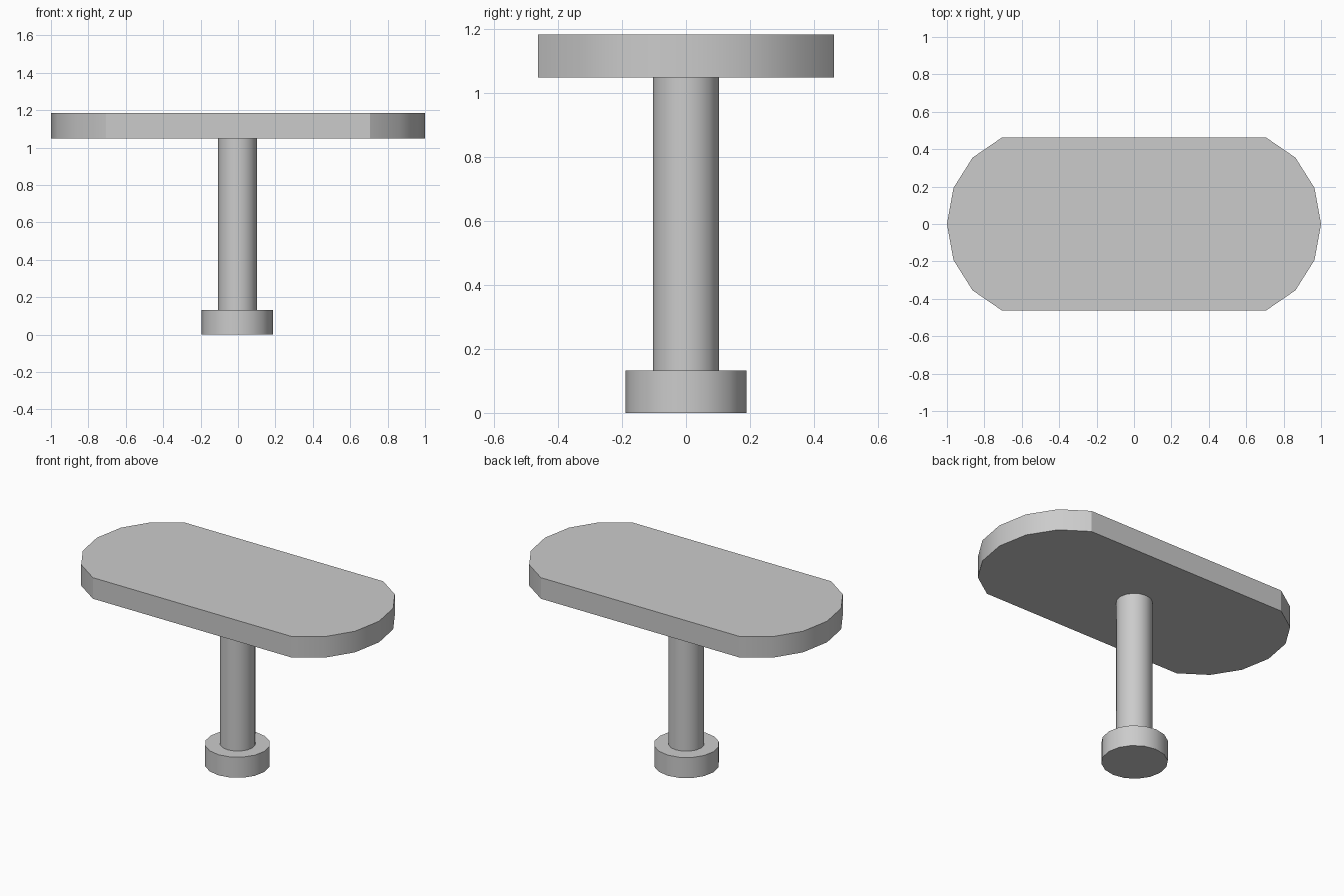
import bpy, bmesh
from math import cos, sin, pi, radians

if "Cube" in bpy.data.objects:
    bpy.data.objects.remove(bpy.data.objects["Cube"])


def prism(name, outline, z0, z1):
    """Extrude a closed outline from z0 to z1."""
    bm = bmesh.new()
    face = bm.faces.new([bm.verts.new((x, y, z0)) for x, y in outline])
    ext = bmesh.ops.extrude_face_region(bm, geom=[face], use_keep_orig=True)
    top = [v for v in ext["geom"] if isinstance(v, bmesh.types.BMVert)]
    bmesh.ops.translate(bm, verts=top, vec=(0, 0, z1 - z0))
    bmesh.ops.recalc_face_normals(bm, faces=bm.faces)
    mesh = bpy.data.meshes.new(name)
    bm.to_mesh(mesh)
    bm.free()
    obj = bpy.data.objects.new(name, mesh)
    bpy.context.collection.objects.link(obj)
    bpy.ops.object.select_all(action='DESELECT')
    bpy.context.view_layer.objects.active = obj
    obj.select_set(True)
    bpy.ops.object.shade_smooth_by_angle(angle=radians(30))
    return obj


def ring(radius, sides, cx=0.0):
    return [(cx + radius * cos(2 * pi * i / sides), radius * sin(2 * pi * i / sides))
            for i in range(sides)]


# Round foot and column
prism("base_foot", ring(0.19, 16, -0.004), 0.0, 0.132)
prism("column", ring(0.104, 16, -0.002), 0.132, 1.049)

# Long tabletop with faceted rounded ends
right_end = [(0.705, -0.463), (0.863, -0.355), (0.965, -0.193), (1.0, 0.0),
             (0.965, 0.193), (0.863, 0.355), (0.705, 0.463)]
left_end = [(-x, -y) for x, y in right_end]
prism("tabletop", right_end + left_end, 1.049, 1.184)
